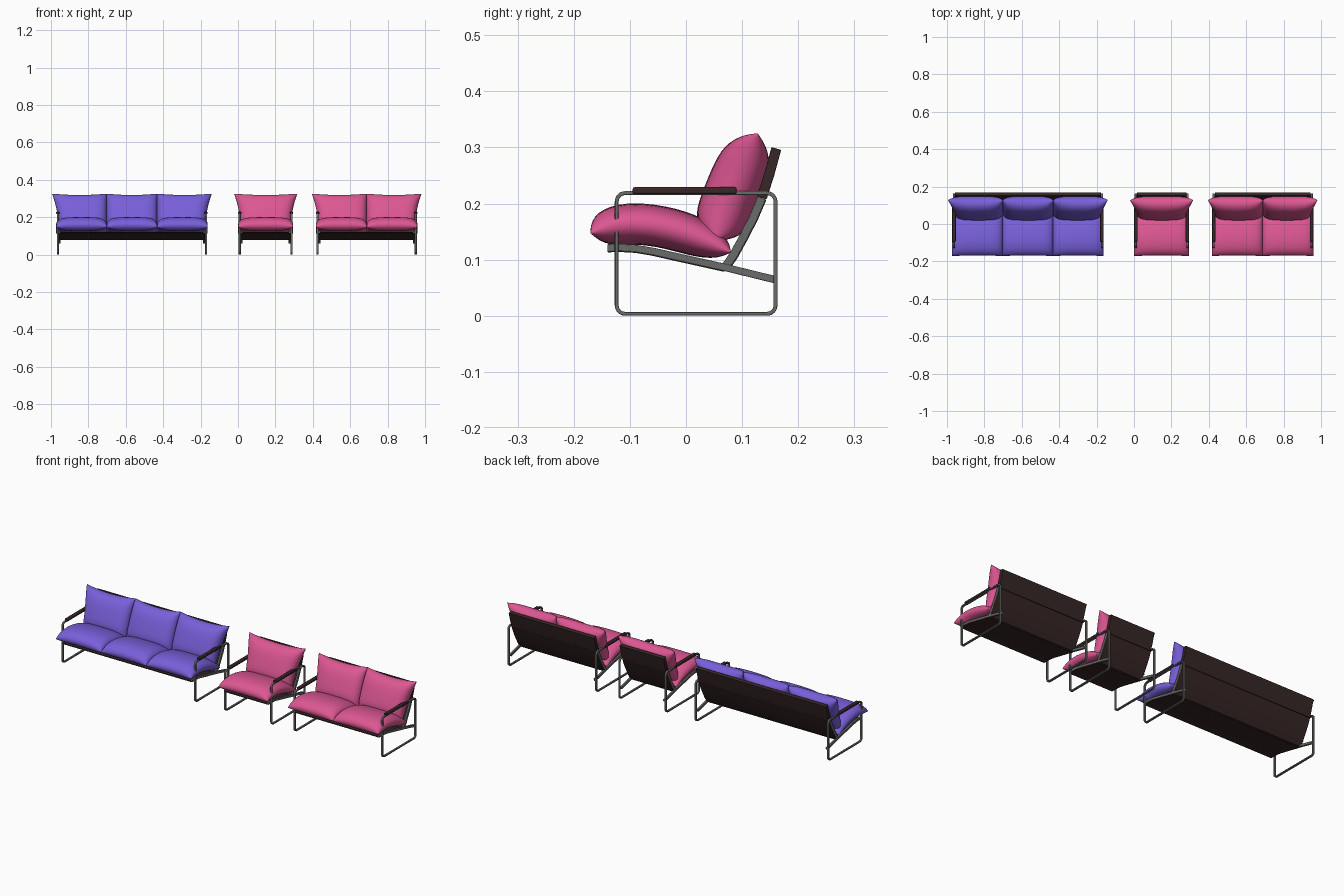
import bpy, bmesh, math
from mathutils import Vector

if "Cube" in bpy.data.objects:
    bpy.data.objects.remove(bpy.data.objects["Cube"])


def material(name, rgb):
    m = bpy.data.materials.new(name)
    m.diffuse_color = (*rgb, 1)
    m.use_nodes = True
    m.node_tree.nodes["Principled BSDF"].inputs["Base Color"].default_value = m.diffuse_color
    return m


PURPLE = material("purple fabric", (0.19, 0.115, 0.70))
PINK = material("pink fabric", (0.72, 0.095, 0.29))
DARK = material("dark brown leather", (0.04, 0.02, 0.02))
METAL = material("grey metal", (0.14, 0.15, 0.14))


def finish(bm, name, mat, angle=40, bevel=0):
    bmesh.ops.remove_doubles(bm, verts=bm.verts, dist=1e-5)
    bmesh.ops.recalc_face_normals(bm, faces=bm.faces)
    me = bpy.data.meshes.new(name)
    bm.to_mesh(me)
    bm.free()
    ob = bpy.data.objects.new(name, me)
    bpy.context.collection.objects.link(ob)
    me.materials.append(mat)
    bpy.ops.object.select_all(action='DESELECT')
    ob.select_set(True)
    bpy.context.view_layer.objects.active = ob
    bpy.ops.object.shade_smooth_by_angle(angle=math.radians(angle))
    if bevel:
        b = ob.modifiers.new("bevel", 'BEVEL')
        b.width, b.segments = bevel, 2
        b.limit_method = 'ANGLE'
    return ob


def ribbon(name, pts, thick, x0, x1, mat, closed=False, offset=0, bevel=0.0015):
    """Bar following a path in the y-z plane, spanning x0..x1."""
    bm = bmesh.new()
    pts = [Vector(p) for p in pts]
    n = len(pts)
    rings = []
    for i, p in enumerate(pts):
        a = pts[i - 1] if (closed or i > 0) else p
        b = pts[(i + 1) % n] if (closed or i < n - 1) else p
        t = (b - a).normalized()
        nrm = Vector((-t.y, t.x))
        hi, lo = p + nrm * (offset + thick / 2), p + nrm * (offset - thick / 2)
        rings.append([bm.verts.new((x, *q)) for x, q in
                      ((x0, lo), (x1, lo), (x1, hi), (x0, hi))])
    for i in range(n if closed else n - 1):
        r, s = rings[i], rings[(i + 1) % n]
        for k in range(4):
            bm.faces.new((r[k], r[(k + 1) % 4], s[(k + 1) % 4], s[k]))
    if not closed:
        bm.faces.new(rings[0])
        bm.faces.new(rings[-1])
    return finish(bm, name, mat, bevel=bevel)


def cushion(name, path, half, xl, xr, mat, flare_l=0, flare_r=0, pinch=0.04):
    """Soft pillow on a curved centre line in the y-z plane."""
    a, m, c = (Vector(p) for p in path)
    nu, nv = 28, 24
    bm = bmesh.new()
    for side in (1, -1):
        grid = []
        for j in range(nv + 1):
            v = math.sin(math.pi / 2 * (2 * j / nv - 1))
            row = []
            for i in range(nu + 1):
                u = math.sin(math.pi / 2 * (2 * i / nu - 1))
                w = v * (1 - pinch * (1 - u * u))
                p = m + (c - a) / 2 * w + ((a + c) / 2 - m) * w * w
                t = ((c - a) / 2 + ((a + c) - 2 * m) * w).normalized()
                h = half * math.sqrt(max(0, (1 - u ** 6) * (1 - v ** 4)))
                h *= 0.85 + 0.15 * (1 - u * u)
                p = p + Vector((-t.y, t.x)) * h * side
                f = ((v + 1) / 2) ** 2.5
                l, r = xl - flare_l * f, xr + flare_r * f
                row.append(bm.verts.new((l + (r - l) * (u + 1) / 2, *p)))
            grid.append(row)
        for j in range(nv):
            for i in range(nu):
                bm.faces.new((grid[j][i], grid[j][i + 1],
                              grid[j + 1][i + 1], grid[j + 1][i]))
    return finish(bm, name, mat, angle=75)


def rounded_loop(y0, y1, z0, z1, r):
    pts = []
    for cy, cz, start in ((y1 - r, z1 - r, 0), (y0 + r, z1 - r, 90),
                          (y0 + r, z0 + r, 180), (y1 - r, z0 + r, 270)):
        for k in range(7):
            a = math.radians(start + k * 15)
            pts.append((cy + r * math.cos(a), cz + r * math.sin(a)))
    return pts


LOOP = rounded_loop(-0.1235, 0.1595, 0.0035, 0.2185, 0.015)
SEAT = [(-0.14, 0.121), (-0.115, 0.1215), (-0.09, 0.12), (-0.06, 0.115), (0.07, 0.086)]
BACK = [(0.068, 0.084), (0.085, 0.109), (0.102, 0.14), (0.12, 0.175), (0.135, 0.21)]
TOP = [(0.135, 0.21), (0.149, 0.254), (0.161, 0.298)]
SEAT_CUSHION = [(-0.17, 0.147), (-0.06, 0.161), (0.08, 0.113)]
BACK_CUSHION = [(0.052, 0.134), (0.081, 0.218), (0.128, 0.325)]


def sofa(label, cx, hw, count, fabric):
    # side frames, rails and arm pads on both ends
    for s, side in ((-1, "left"), (1, "right")):
        def span(inner, outer):
            return sorted((cx + s * (hw - inner), cx + s * (hw - outer)))
        ribbon(f"{label}_{side}_leg_loop", LOOP, 0.007, *span(0.011, 0), METAL, closed=True)
        ribbon(f"{label}_{side}_seat_rail", SEAT + [(0.16, 0.064)], 0.013,
               *span(0.021, 0.010), METAL)
        ribbon(f"{label}_{side}_back_rail", BACK, 0.015, *span(0.021, 0.0105), METAL)
        ribbon(f"{label}_{side}_arm_pad", [(-0.095, 0.223), (0.09, 0.223)], 0.012,
               *span(0.016, -0.003), DARK, bevel=0.003)
    # dark sling panels under the seat and behind the back
    x0, x1 = cx - hw + 0.012, cx + hw - 0.012
    ribbon(f"{label}_seat_panel", SEAT, 0.006, x0, x1, DARK, offset=-0.005)
    ribbon(f"{label}_back_panel", BACK, 0.006, x0, x1, DARK, offset=-0.006)
    ribbon(f"{label}_upper_back_panel", TOP, 0.018, x0, x1, DARK)
    # cushions, the outermost back cushions flare past the frame
    w = 2 * (hw + 0.003) / count
    for i in range(count):
        l = cx - hw - 0.003 + i * w
        cushion(f"{label}_seat_cushion_{i + 1}", SEAT_CUSHION, 0.037, l, l + w, fabric)
        first, last = i == 0, i == count - 1
        cushion(f"{label}_back_cushion_{i + 1}", BACK_CUSHION, 0.049,
                l + 0.012 * first, l + w - 0.012 * last, fabric,
                0.034 * first, 0.034 * last, pinch=0.09)


sofa("three_seater", -0.567, 0.402, 3, PURPLE)
sofa("armchair", 0.148, 0.144, 1, PINK)
sofa("two_seater", 0.688, 0.268, 2, PINK)
